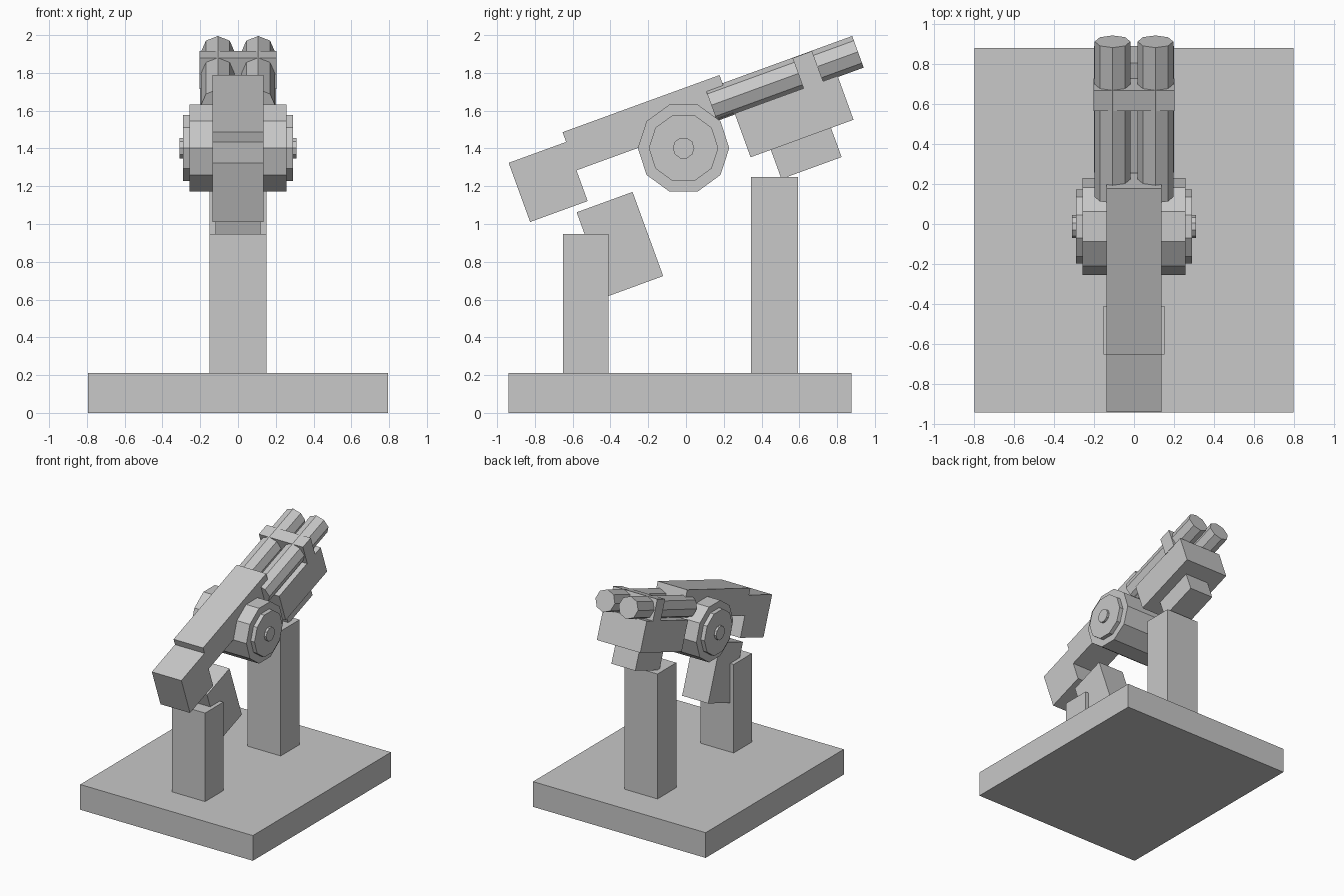
import bpy, bmesh
from math import cos, sin, tau, radians
from mathutils import Matrix

cube = bpy.data.objects.get("Cube")
if cube:
    bpy.data.objects.remove(cube, do_unlink=True)

gray = bpy.data.materials.new("matte_gray")
gray.use_nodes = True
gray.diffuse_color = (0.58, 0.58, 0.58, 1)
gray.node_tree.nodes["Principled BSDF"].inputs["Base Color"].default_value = gray.diffuse_color

# The gun assembly pivots on the hub and is tilted upward
PIVOT = Matrix.Translation((0, -0.013, 1.402))
TILT = PIVOT @ Matrix.Rotation(radians(20), 4, 'X')
WORLD = Matrix.Identity(4)


def finish(name, bm, matrix):
    bmesh.ops.recalc_face_normals(bm, faces=bm.faces)
    mesh = bpy.data.meshes.new(name)
    bm.to_mesh(mesh)
    bm.free()
    mesh.materials.append(gray)
    obj = bpy.data.objects.new(name, mesh)
    obj.matrix_world = matrix
    bpy.context.collection.objects.link(obj)
    return obj


def block(name, half_width, y, z, matrix=TILT):
    """Box centred on x, spanning the y and z ranges."""
    bm = bmesh.new()
    bmesh.ops.create_cube(bm, size=1)
    for v in bm.verts:
        v.co = (v.co.x * 2 * half_width, y[v.co.y > 0], z[v.co.z > 0])
    return finish(name, bm, matrix)


def prism(name, sides, radius, ends, place, matrix):
    """Extruded regular polygon; place(a, b, t) maps section and length to xyz."""
    bm = bmesh.new()
    rings = [[bm.verts.new(place(radius * cos(tau * i / sides),
                                 radius * sin(tau * i / sides), t))
              for i in range(sides)] for t in ends]
    for ring in rings:
        bm.faces.new(ring)
    for i in range(sides):
        j = (i + 1) % sides
        bm.faces.new((rings[0][i], rings[0][j], rings[1][j], rings[1][i]))
    return finish(name, bm, matrix)


# Stand
block("base_plate", 0.795, (-0.94, 0.877), (0, 0.21), WORLD)
block("front_post", 0.152, (-0.65, -0.41), (0.21, 0.947), WORLD)
block("rear_post", 0.152, (0.345, 0.592), (0.21, 1.25), WORLD)

# Tilted blocks
block("body", 0.136, (-0.573, 0.311), (0.083, 0.298))
block("end_block", 0.136, (-0.897, -0.573), (-0.09, 0.243))
block("grip", 0.12, (-0.648, -0.333), (-0.6, -0.126))
block("barrel_housing", 0.2, (0.317, 0.897), (-0.167, 0.08))
block("lower_lug", 0.11, (0.431, 0.77), (-0.331, -0.167))
block("barrel_band", 0.203, (0.705, 0.815), (0.075, 0.25))

# Twin octagonal barrels
for side, label in ((1, "left"), (-1, "right")):
    prism(label + "_barrel", 8, 0.089, (0.216, 1.042),
          lambda a, b, t: (side * 0.107 + a, t, 0.163 + b), TILT)

# Stepped pivot hub
for name, sides, radius, half in (("hub_drum", 10, 0.242, 0.256),
                                  ("hub_disc", 10, 0.184, 0.29),
                                  ("hub_pin", 10, 0.057, 0.309)):
    prism(name, sides, radius, (-half, half), lambda a, b, t: (t, a, b), PIVOT)
